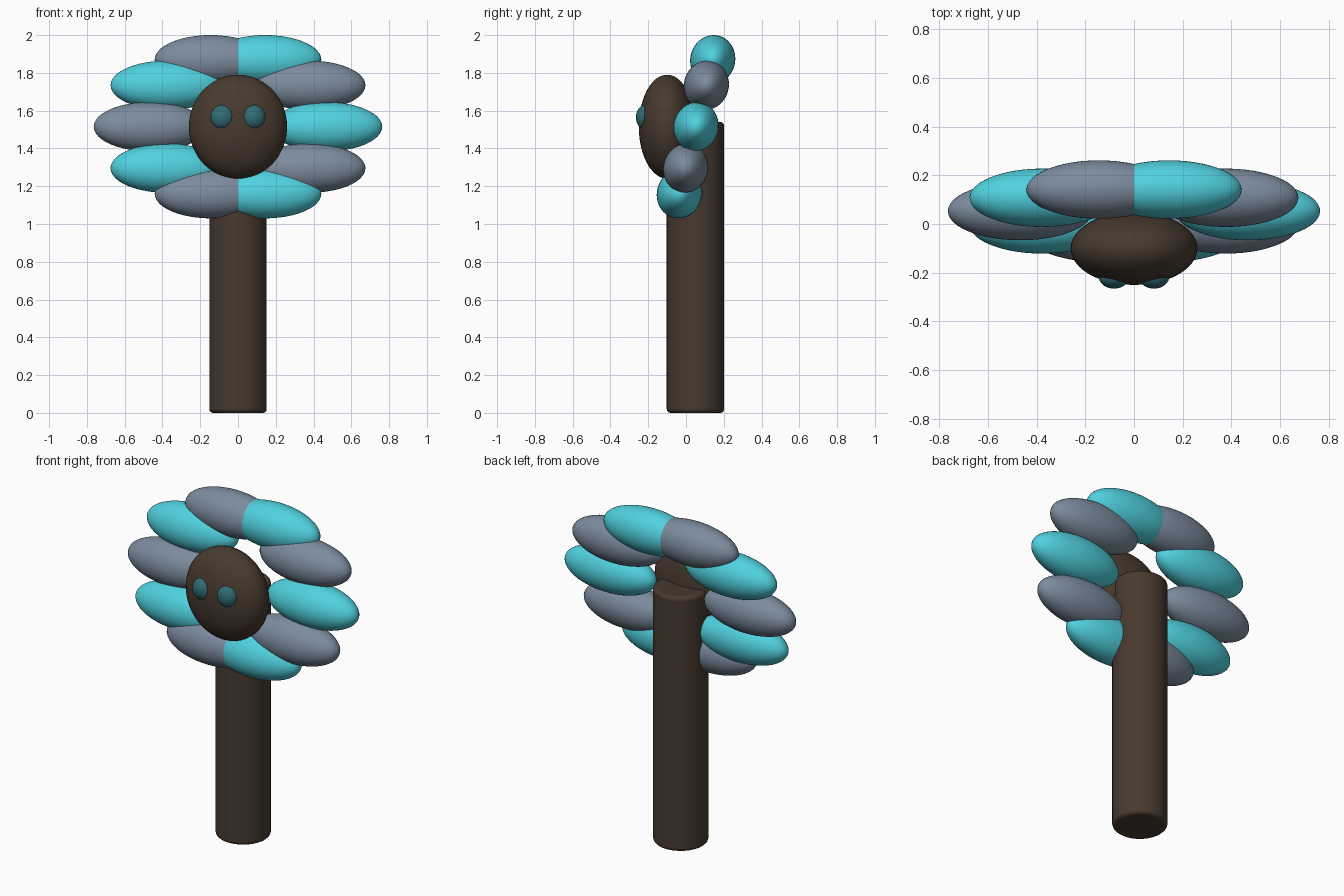
import bpy
from math import sin, cos, radians

if "Cube" in bpy.data.objects:
    bpy.data.objects.remove(bpy.data.objects["Cube"])


def material(name, rgb):
    m = bpy.data.materials.new(name)
    m.diffuse_color = (*rgb, 1)
    m.use_nodes = True
    m.node_tree.nodes["Principled BSDF"].inputs["Base Color"].default_value = m.diffuse_color
    return m


BROWN = material("brown", (0.065, 0.042, 0.028))
CYAN = material("cyan", (0.08, 0.64, 0.74))
GREY = material("slate", (0.20, 0.26, 0.34))
TEAL = material("teal", (0.03, 0.15, 0.18))


def ellipsoid(name, loc, radii, mat, tilt=0):
    bpy.ops.mesh.primitive_uv_sphere_add(segments=48, ring_count=24, radius=1,
                                         location=loc, rotation=(tilt, 0, 0))
    ob = bpy.context.object
    ob.name = name
    ob.scale = radii
    ob.data.materials.append(mat)
    bpy.ops.object.shade_smooth()
    return ob


# Stem: upright cylinder with softened rims
bpy.ops.mesh.primitive_cylinder_add(vertices=48, radius=0.152, depth=1.54,
                                    location=(0, 0.05, 0.77))
stem = bpy.context.object
stem.name = "stem"
stem.data.materials.append(BROWN)
bevel = stem.modifiers.new("soft_rims", 'BEVEL')
bevel.width = 0.02
bevel.segments = 3
bevel.limit_method = 'ANGLE'
bpy.ops.object.shade_smooth_by_angle(angle=radians(40))

# Flower centre
ellipsoid("flower_centre", (0, -0.10, 1.515), (0.26, 0.15, 0.275), BROWN)

# Eyes
for side, x in (("left", -0.082), ("right", 0.082)):
    ellipsoid("eye_" + side, (x, -0.215, 1.565), (0.063, 0.05, 0.066), TEAL)

# Petals: horizontal ellipsoids around a backward-leaning ring
for i in range(10):
    a = radians(36 * i)
    ellipsoid(f"petal_{i + 1}",
              (0.467 * cos(a), 0.053 + 0.093 * sin(a), 1.515 + 0.373 * sin(a)),
              (0.297, 0.119, 0.131), GREY if i % 2 else CYAN, tilt=-0.24)
